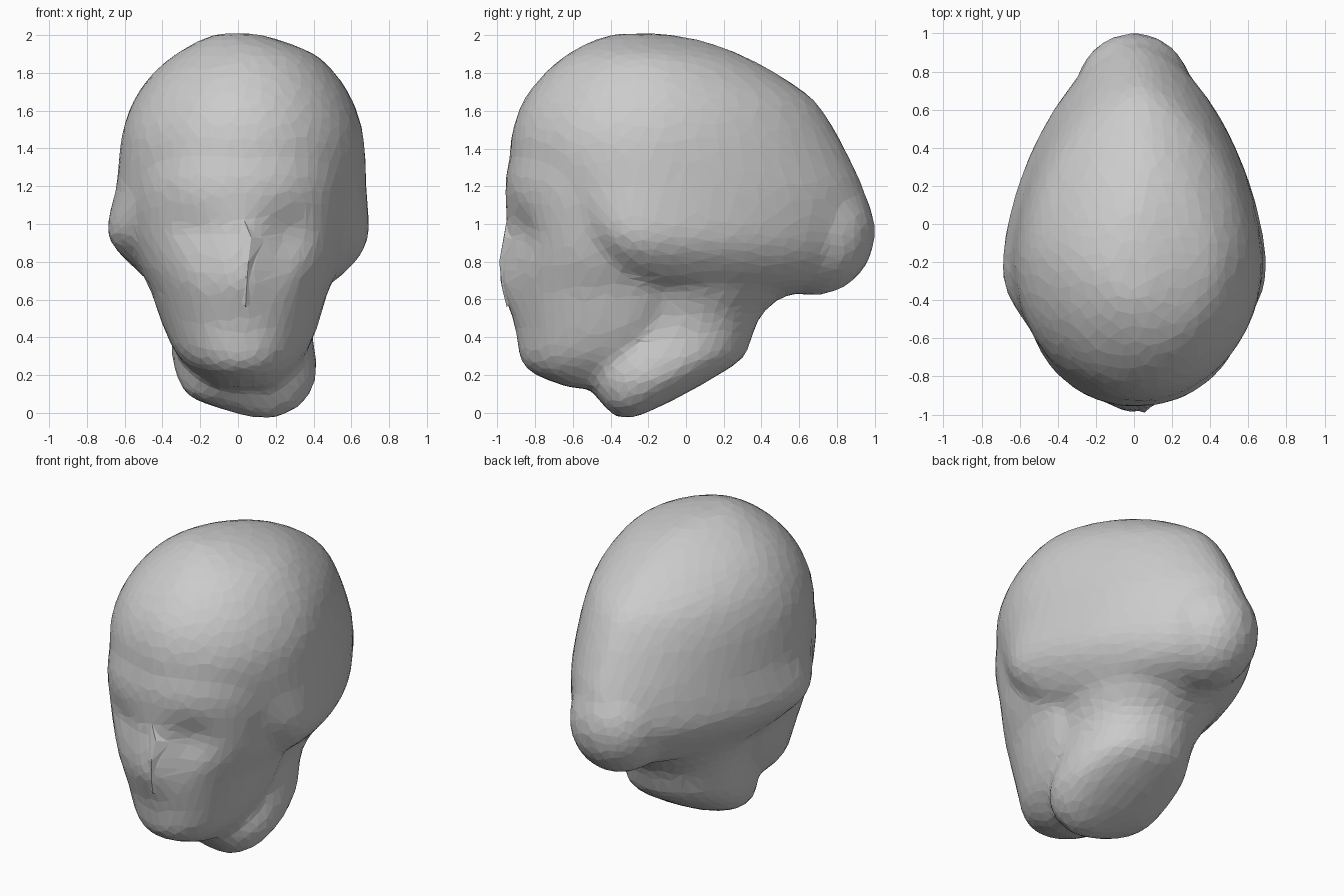
import bpy, bmesh, math
from mathutils import Vector, Matrix

clay = bpy.data.materials.new("clay grey")
clay.diffuse_color = (0.6, 0.6, 0.6, 1)


def spline(a, b, c, d, t):
    """Smooth value between b and c."""
    m0, m1 = (c - a) / 2, (d - b) / 2
    return ((2*t**3 - 3*t**2 + 1)*b + (t**3 - 2*t**2 + t)*m0
            + (3*t**2 - 2*t**3)*c + (t**3 - t**2)*m1)


def dent(p):
    """Push the eye sockets and right nose side in, the left cheek and nose bridge out."""
    if p.y < -0.4:
        for x, z, rx, rz, depth in ((-0.24, 0.98, 0.13, 0.08, 0.03), (0.26, 0.95, 0.12, 0.12, 0.06),
                                    (-0.25, 0.72, 0.12, 0.1, -0.01), (0.2, 0.74, 0.09, 0.15, 0.02),
                                    (0.0, 0.76, 0.10, 0.17, -0.04)):
            p.y += depth * math.exp(-((p.x - x)/rx)**2 - ((p.z - z)/rz)**2)
    return p


def loft(bm, rows, front_pow, back_pow, steps=4, n=56):
    """Rows, top to bottom: z, front y, back y, left x, right x, y of widest point."""
    full = []
    for i in range(len(rows) - 1):
        a, b, c, d = (rows[max(0, min(len(rows) - 1, i + k))] for k in (-1, 0, 1, 2))
        for s in range(steps):
            full.append([spline(*v, s / steps) for v in zip(a, b, c, d)])
    full.append(rows[-1])
    rings = []
    for z, yf, yb, xl, xr, yw in full:
        ring = []
        for k in range(n):
            u = 2 * math.pi * k / n
            c, s = math.cos(u), math.sin(u)
            e = 2 / (back_pow if s > 0 else front_pow)
            x = (xl + xr)/2 + (xr - xl)/2 * math.copysign(abs(c)**e, c)
            y = yw + (yb - yw if s > 0 else yw - yf) * math.copysign(abs(s)**e, s)
            ring.append(bm.verts.new(dent(Vector((x, y, z)))))
        rings.append(ring)
    for r, q in zip(rings, rings[1:]):
        for k in range(n):
            bm.faces.new((r[k], q[k], q[(k + 1) % n], r[(k + 1) % n]))
    bm.faces.new(rings[0])
    bm.faces.new(rings[-1][::-1])


def finish(bm, name):
    bmesh.ops.recalc_face_normals(bm, faces=bm.faces)
    me = bpy.data.meshes.new(name)
    bm.to_mesh(me)
    bm.free()
    me.materials.append(clay)
    ob = bpy.data.objects.new(name, me)
    bpy.context.collection.objects.link(ob)
    return ob


bm = bmesh.new()
# Skull: overhangs the face in front and the neck behind
loft(bm, [
    (2.01, -0.37, -0.12, -0.10, 0.08, -0.25),
    (1.975, -0.49, 0.08, -0.20, 0.22, -0.23),
    (1.90, -0.63, 0.29, -0.33, 0.405, -0.20),
    (1.80, -0.75, 0.48, -0.45, 0.515, -0.18),
    (1.66, -0.86, 0.68, -0.55, 0.605, -0.18),
    (1.50, -0.92, 0.79, -0.61, 0.66, -0.20),
    (1.35, -0.93, 0.87, -0.63, 0.675, -0.20),
    (1.20, -0.87, 0.94, -0.645, 0.68, -0.20),
    (1.08, -0.77, 0.96, -0.675, 0.69, -0.23),
    (0.95, -0.67, 0.95, -0.695, 0.695, -0.24),
    (0.85, -0.59, 0.92, -0.635, 0.66, -0.22),
    (0.75, -0.50, 0.86, -0.53, 0.575, -0.18),
    (0.68, -0.36, 0.74, -0.45, 0.48, -0.08),
    (0.62, -0.15, 0.55, -0.28, 0.30, 0.08)], 2.0, 1.65)
# Rounded lobe at the back of the skull
bmesh.ops.create_uvsphere(bm, u_segments=32, v_segments=20, radius=1.0,
                          matrix=Matrix.Translation((0, 0.68, 0.96)) @ Matrix.Diagonal((0.31, 0.325, 0.34, 1)))
# Face: brow to chin
loft(bm, [
    (1.50, -0.89, 0.00, -0.50, 0.52, -0.35),
    (1.35, -0.935, 0.05, -0.54, 0.58, -0.35),
    (1.20, -0.96, 0.10, -0.57, 0.60, -0.34),
    (1.00, -0.95, 0.10, -0.57, 0.59, -0.30),
    (0.80, -0.955, 0.10, -0.53, 0.55, -0.27),
    (0.65, -0.955, 0.10, -0.465, 0.48, -0.28),
    (0.45, -0.905, 0.00, -0.395, 0.42, -0.32),
    (0.30, -0.885, -0.15, -0.32, 0.35, -0.40),
    (0.21, -0.82, -0.25, -0.22, 0.27, -0.45),
    (0.13, -0.62, -0.35, -0.10, 0.18, -0.50)], 2.1, 2.0)
# Neck: flares into the skull above, rounded slanting stump below
loft(bm, [
    (0.92, -0.45, 0.70, -0.60, 0.62, 0.00),
    (0.80, -0.45, 0.64, -0.53, 0.55, 0.00),
    (0.70, -0.45, 0.57, -0.45, 0.48, 0.00),
    (0.62, -0.45, 0.51, -0.40, 0.435, -0.02),
    (0.52, -0.45, 0.40, -0.365, 0.40, -0.05),
    (0.40, -0.46, 0.35, -0.35, 0.395, -0.08),
    (0.29, -0.49, 0.305, -0.35, 0.415, -0.12),
    (0.18, -0.51, 0.14, -0.32, 0.415, -0.18),
    (0.09, -0.48, -0.02, -0.265, 0.375, -0.24),
    (0.03, -0.43, -0.14, -0.12, 0.325, -0.29),
    (-0.025, -0.38, -0.26, 0.06, 0.22, -0.32)], 2.2, 2.1)
head = finish(bm, "head")

# Fuse into one skin, soften, then reduce to irregular flat facets
m = head.modifiers.new("fuse", 'REMESH')
m.mode, m.voxel_size = 'VOXEL', 0.025
m = head.modifiers.new("soften", 'SMOOTH')
m.factor, m.iterations = 0.5, 24
m = head.modifiers.new("facet", 'DECIMATE')
m.ratio = 0.07

# Nose: sharp wedge, blending into the left cheek and steep on its right side
bm = bmesh.new()
for p in ((0.02, -0.945, 1.05), (0.07, -0.965, 0.93), (0.055, -0.99, 0.80), (0.045, -0.975, 0.66),
          (0.04, -0.95, 0.56), (0.145, -0.91, 0.92), (0.10, -0.92, 0.60), (-0.16, -0.925, 0.78),
          (0.03, -0.85, 0.80)):
    bm.verts.new(p)
bmesh.ops.convex_hull(bm, input=bm.verts)
finish(bm, "nose")
